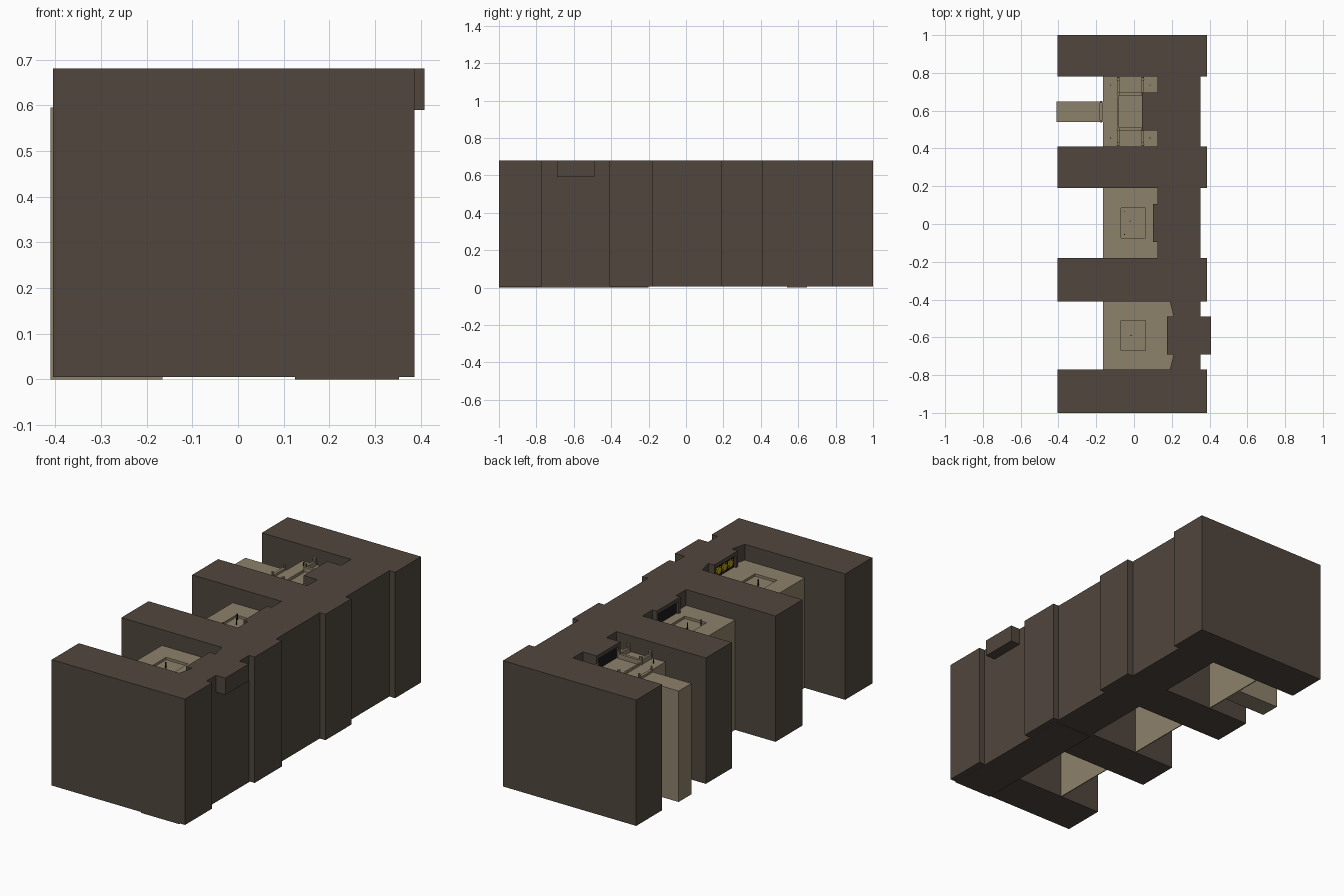
import bpy, bmesh, math
from mathutils import Vector

if "Cube" in bpy.data.objects:
    bpy.data.objects.remove(bpy.data.objects["Cube"])


def material(name, rgb):
    m = bpy.data.materials.new(name)
    m.diffuse_color = (*rgb, 1)
    m.use_nodes = True
    m.node_tree.nodes["Principled BSDF"].inputs["Base Color"].default_value = m.diffuse_color
    return m


BROWN = material("dark_stone", (0.082, 0.062, 0.047))
TAN = material("pale_stone", (0.27, 0.22, 0.145))
BLACK = material("dark_metal", (0.012, 0.011, 0.011))
YELLOW = material("brass", (0.5, 0.36, 0.01))


def finish(name, bm, mat):
    bmesh.ops.recalc_face_normals(bm, faces=bm.faces)
    me = bpy.data.meshes.new(name)
    bm.to_mesh(me)
    bm.free()
    me.materials.append(mat)
    ob = bpy.data.objects.new(name, me)
    bpy.context.collection.objects.link(ob)
    return ob


def prism(name, pts, z0, z1, mat):
    bm = bmesh.new()
    f = bm.faces.new([bm.verts.new((x, y, z0)) for x, y in pts])
    r = bmesh.ops.extrude_face_region(bm, geom=[f])
    top = [v for v in r["geom"] if isinstance(v, bmesh.types.BMVert)]
    bmesh.ops.translate(bm, verts=top, vec=(0, 0, z1 - z0))
    return finish(name, bm, mat)


def box(name, x, y, z, mat):
    return prism(name, [(x[0], y[0]), (x[1], y[0]), (x[1], y[1]), (x[0], y[1])], *z, mat)


def rod(name, a, b, r, mat, sides=8):
    a, b = Vector(a), Vector(b)
    bm = bmesh.new()
    bmesh.ops.create_cone(bm, cap_ends=True, segments=sides, radius1=r, radius2=r, depth=(b - a).length)
    bmesh.ops.rotate(bm, verts=bm.verts, matrix=(b - a).to_track_quat('Z', 'Y').to_matrix())
    bmesh.ops.translate(bm, verts=bm.verts, vec=(a + b) / 2)
    return finish(name, bm, mat)


TOP, FLOOR, BASE = 0.68, 0.595, 0.005
BAYS = [(-0.77, -0.41), (-0.18, 0.19), (0.41, 0.78)]
MID = [-0.59, 0.005, 0.595]

# four big side blocks
for y in [(-1, -0.77), (-0.41, -0.18), (0.19, 0.41), (0.78, 1)]:
    box("dividing_block", (-0.405, 0.386), y, (BASE, TOP), BROWN)

# back walls: the first bay is cut back above floor level
box("bay_1_lower_wall", (0.125, 0.352), BAYS[0], (0, 0.585), BROWN)
box("bay_1_foot_strip", (0.125, 0.352), (-1, -0.2), (0, BASE), BROWN)
c = MID[0]
prism("bay_1_upper_wall", [(0.352, c - .18), (0.19, c - .18), (0.21, c - .1), (0.21, c + .1),
                           (0.19, c + .18), (0.352, c + .18)], 0.585, TOP, BROWN)
box("bay_2_wall", (0.125, 0.352), BAYS[1], (BASE, TOP), BROWN)
box("bay_3_wall", (0.125, 0.352), BAYS[2], (BASE, TOP), BROWN)

# doorway heads and jambs projecting from the walls
box("rear_outlet", (0.21, 0.408), (c - .1, c + .1), (0.59, TOP), BROWN)
for i, (x0, x1) in enumerate([(0.175, 0.21), (0.10, 0.125), (0.043, 0.125)]):
    m = MID[i]
    box("doorway_head", (x0, x1), (m - .1, m + .1), (0.66, TOP), BROWN)
    for s in (-1, 1):
        box("doorway_jamb", (x0, x1), sorted((m + s * .1, m + s * .085)), (FLOOR, 0.66), BROWN)
    box("door_panel", (x0 + 0.012, x1), (m - .085, m + .085), (FLOOR, 0.66), BLACK)

# brass gears on the first door
for dy in (-0.05, 0, 0.05):
    p = Vector((0.187, c + dy, 0.628))
    rod("gear_disc", p, p - Vector((0.007, 0, 0)), 0.018, YELLOW, 12)
    for k in range(4):
        d = Vector((0, math.cos(k * math.pi / 4), math.sin(k * math.pi / 4))) * 0.025
        q = p - Vector((0.003, 0, 0))
        rod("gear_teeth", q - d, q + d, 0.003, YELLOW, 4)

# raised floors, open below, with a thin front panel
for i, (y0, y1) in enumerate(BAYS):
    x1 = 0.21 if i == 0 else 0.125
    z = (0.58, FLOOR)
    m = MID[i]
    box("front_panel", (-0.165, -0.16), (y0, y1), (BASE, FLOOR), TAN)
    if i == 2:
        box("floor", (-0.16, x1), (y0, y1), z, TAN)
        continue
    # shallow square basin in the floor
    px, py = (-0.07, 0.06), (m - .08, m + .08)
    box("floor_front", (-0.16, px[0]), (y0, y1), z, TAN)
    box("floor_back", (px[1], x1), (y0, y1), z, TAN)
    box("floor_side", px, (y0, py[0]), z, TAN)
    box("floor_side", px, (py[1], y1), z, TAN)
    box("basin", (px[0] - .005, px[1] + .005), (py[0] - .005, py[1] + .005), (0.57, 0.582), TAN)
    posts = [(-0.015, 0)] if i == 0 else [(-0.05, -0.06), (-0.05, 0.06), (-0.02, 0.01)]
    for px_, dy in posts:
        rod("basin_post", (px_, m + dy, 0.58), (px_, m + dy, 0.615), 0.003, BLACK, 6)

# walkway out of the third bay
box("walkway", (-0.41, -0.165), (0.54, 0.648), (0, FLOOR), TAN)
for y in (0.542, 0.646):
    rod("walkway_gate_post", (-0.175, y, FLOOR), (-0.175, y, 0.625), 0.006, TAN)
box("walkway_gate", (-0.183, -0.168), (0.548, 0.64), (FLOOR, 0.608), TAN)

# low rails and posts in the third bay
m = MID[2]
for s in (-1, 1):
    box("cross_rail", (-0.08, 0.043), sorted((m + s * .085, m + s * .1)), (FLOOR, 0.62), TAN)
    for x in (-0.083, 0.046):
        box("long_rail", (x - .006, x + .006), sorted((m + s * .1, m + s * .183)), (FLOOR, 0.62), TAN)
        for d in (0.093, 0.172):
            rod("rail_post", (x, m + s * d, FLOOR), (x, m + s * d, 0.637), 0.009, TAN)
    rod("corner_peg", (0.085, m + s * .14, FLOOR), (0.085, m + s * .14, 0.615), 0.003, BLACK, 6)
    rod("corner_peg", (-0.125, m + s * .14, FLOOR), (-0.125, m + s * .14, 0.615), 0.003, BLACK, 6)
box("bay_3_gate", (-0.088, -0.08), (m - .08, m + .08), (FLOOR, 0.607), TAN)
